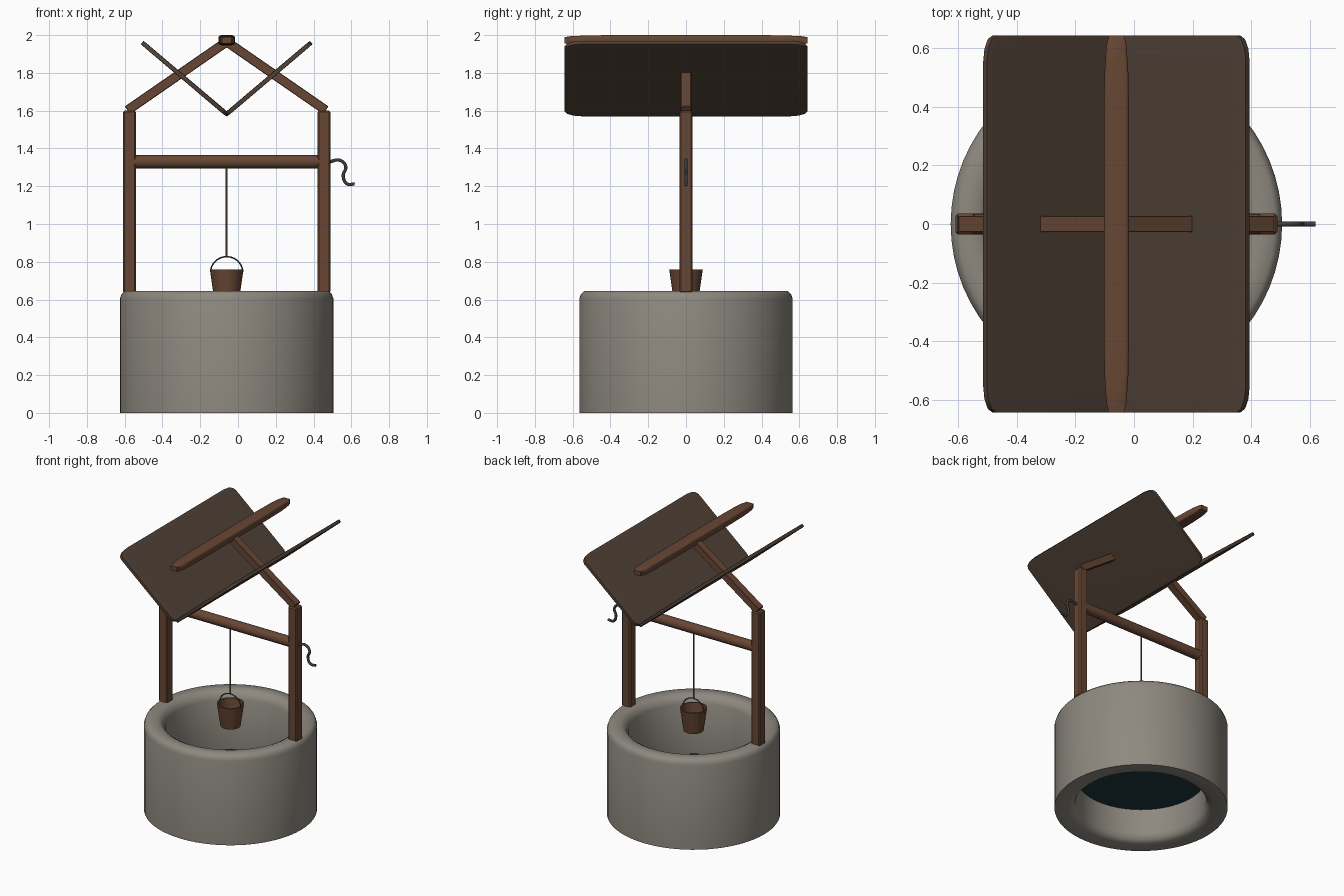
import bpy, bmesh, math
from mathutils import Vector, Matrix

if "Cube" in bpy.data.objects:
    bpy.data.objects.remove(bpy.data.objects["Cube"], do_unlink=True)

CX = -0.06  # axis of the well


def material(name, color):
    m = bpy.data.materials.new(name)
    m.use_nodes = True
    m.diffuse_color = (*color, 1)
    bsdf = m.node_tree.nodes["Principled BSDF"]
    bsdf.inputs["Base Color"].default_value = (*color, 1)
    bsdf.inputs["Roughness"].default_value = 0.8
    return m


stone = material("stone", (0.27, 0.25, 0.215))
wood = material("warm wood", (0.135, 0.062, 0.034))
roof_wood = material("dark roof wood", (0.082, 0.054, 0.038))
rope_mat = material("rope", (0.13, 0.11, 0.085))
iron = material("dark iron", (0.045, 0.045, 0.042))
water_mat = material("deep water", (0.012, 0.035, 0.043))


def finish(name, bm, mat, angle=40):
    bmesh.ops.recalc_face_normals(bm, faces=bm.faces)
    mesh = bpy.data.meshes.new(name)
    bm.to_mesh(mesh)
    bm.free()
    mesh.materials.append(mat)
    ob = bpy.data.objects.new(name, mesh)
    bpy.context.collection.objects.link(ob)
    bpy.ops.object.select_all(action="DESELECT")
    ob.select_set(True)
    bpy.context.view_layer.objects.active = ob
    bpy.ops.object.shade_smooth_by_angle(angle=math.radians(angle))
    return ob


def block(name, centre, size, mat, tilt=0, bevel=0.08, segments=2, even=False, angle=40):
    """Rounded box; the bevel stretches with the box unless even is set."""
    bm = bmesh.new()
    bmesh.ops.create_cube(bm, size=1)
    scale = Matrix.Diagonal((*size, 1))
    if even:
        bm.transform(scale)
    bmesh.ops.bevel(bm, geom=bm.edges[:], offset=bevel, segments=segments,
                    profile=0.5, affect="EDGES")
    if not even:
        bm.transform(scale)
    bm.transform(Matrix.Translation(centre) @ Matrix.Rotation(tilt, 4, "Y"))
    return finish(name, bm, mat, angle)


def lathe(name, profile, mat, steps=64, closed=True, angle=60):
    """Turn a radius/height profile round the well axis."""
    bm = bmesh.new()
    vs = [bm.verts.new((r, 0, z)) for r, z in profile]
    pairs = list(zip(vs, vs[1:] + vs[:1])) if closed else list(zip(vs, vs[1:]))
    edges = [bm.edges.new(p) for p in pairs]
    bmesh.ops.spin(bm, geom=vs + edges, cent=(0, 0, 0), axis=(0, 0, 1),
                   angle=math.tau, steps=steps)
    bmesh.ops.remove_doubles(bm, verts=bm.verts, dist=0.0001)
    bm.transform(Matrix.Translation((CX, 0, 0)))
    return finish(name, bm, mat, angle)


def tube(name, points, radius, mat, smooth=True):
    """Round bar along a path in the x-z plane."""
    curve = bpy.data.curves.new(name, "CURVE")
    curve.dimensions = "3D"
    curve.bevel_depth = radius
    curve.bevel_resolution = 3
    curve.use_fill_caps = True
    curve.resolution_u = 8
    if smooth:
        sp = curve.splines.new("BEZIER")
        sp.bezier_points.add(len(points) - 1)
        for bp, (x, z) in zip(sp.bezier_points, points):
            bp.co = (x, 0, z)
            bp.handle_left_type = bp.handle_right_type = "AUTO"
    else:
        sp = curve.splines.new("POLY")
        sp.points.add(len(points) - 1)
        for p, (x, z) in zip(sp.points, points):
            p.co = (x, 0, z, 1)
    curve.materials.append(mat)
    ob = bpy.data.objects.new(name, curve)
    bpy.context.collection.objects.link(ob)
    return ob


# Stone ring with softened rim, and the water inside it
lathe("stone_wall", [(0.565, 0), (0.565, 0.605), (0.557, 0.628), (0.54, 0.645),
                     (0.475, 0.645), (0.445, 0.628), (0.425, 0.59),
                     (0.425, 0.05), (0.44, 0.015), (0.47, 0)], stone)
lathe("water", [(0, 0.23), (0.426, 0.23)], water_mat, closed=False)

# Frame and roof, mirrored about the well axis
for side, label in ((-1, "right"), (1, "left")):
    block(label + "_post", (CX + side * 0.515, 0, 1.1175), (0.068, 0.07, 0.965),
          wood, bevel=0.008, segments=1, even=True, angle=30)

    low, high = Vector((CX + side * 0.525, 0, 1.602)), Vector((CX, 0, 1.965))
    run = high - low
    block(label + "_rafter", (low + high) / 2, (run.length, 0.056, 0.05), wood,
          tilt=-math.atan2(run.z, run.x), bevel=0.003, segments=1, even=True, angle=30)

    inner, outer = Vector((CX, 0, 1.582)), Vector((CX + side * 0.443, 0, 1.957))
    run = outer - inner
    block(label + "_roof_panel", (inner + outer) / 2, (run.length + 0.012, 1.285, 0.024),
          roof_wood, tilt=-math.atan2(run.z, run.x), bevel=0.07, segments=3)

block("ridge_beam", (CX, 0, 1.973), (0.086, 1.285, 0.054), wood, bevel=0.2, segments=3)

# Winding drum between the posts
bm = bmesh.new()
bmesh.ops.create_cone(bm, cap_ends=True, segments=24, radius1=0.035, radius2=0.035, depth=0.98)
bm.transform(Matrix.Translation((CX, 0, 1.33)) @ Matrix.Rotation(math.pi / 2, 4, "Y"))
finish("winding_drum", bm, wood)

# Crank, rope and bucket
tube("crank_handle", [(0.48, 1.328), (0.54, 1.337), (0.57, 1.305), (0.557, 1.255),
                      (0.577, 1.213), (0.618, 1.212)], 0.009, iron)
tube("rope", [(CX, 0.825), (CX, 1.3)], 0.005, rope_mat, smooth=False)
lathe("bucket", [(0, 0.6), (0.066, 0.6), (0.089, 0.76), (0.08, 0.76),
                 (0.059, 0.612), (0, 0.612)], wood, steps=32, closed=False, angle=40)
arc = [math.pi * i / 20 for i in range(21)]
tube("bucket_handle", [(CX + 0.085 * math.cos(a), 0.745 + 0.082 * math.sin(a)) for a in arc],
     0.004, iron, smooth=False)
